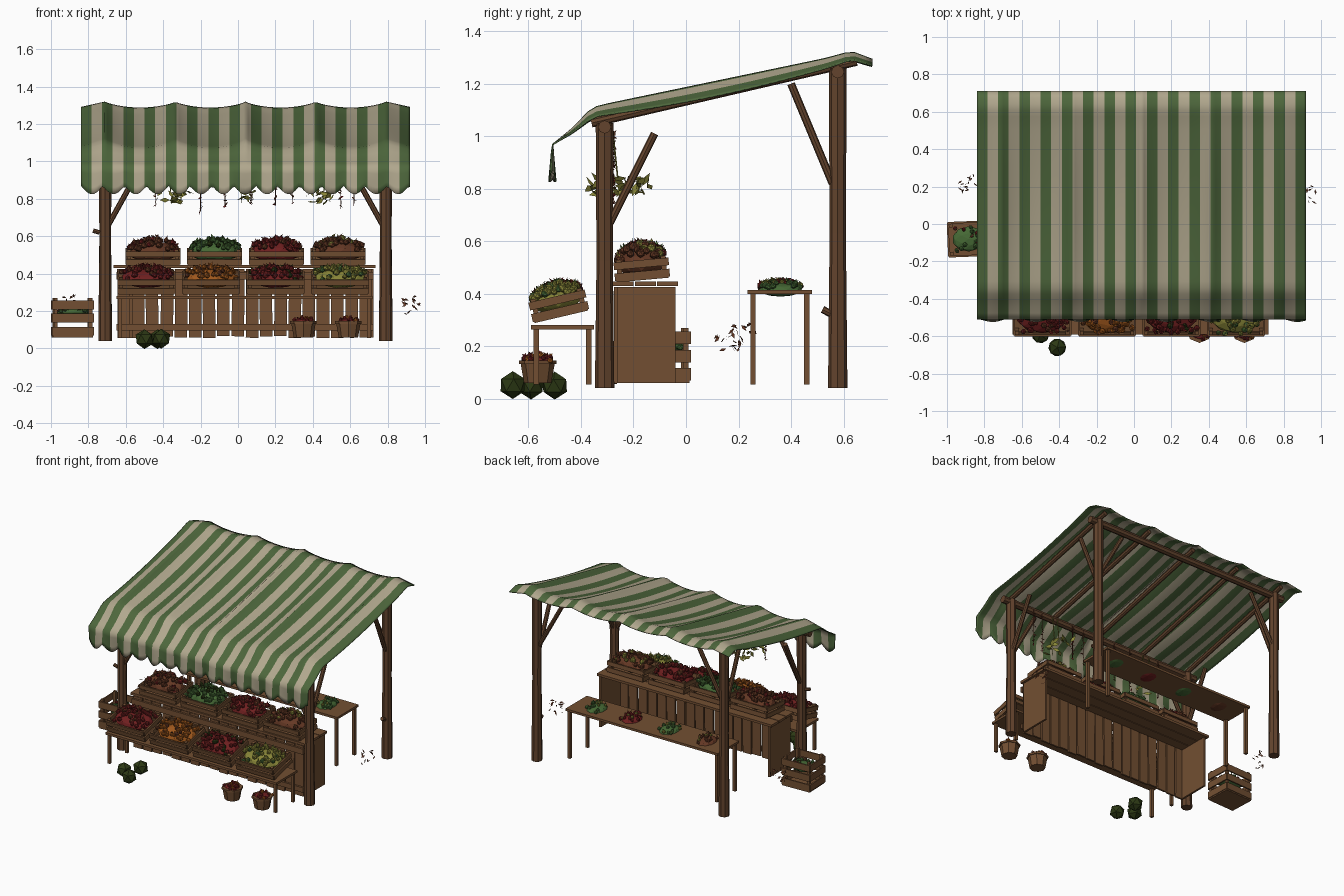
import bpy, bmesh, math, random
from mathutils import Vector, Matrix

random.seed(4)
if "Cube" in bpy.data.objects:
    bpy.data.objects.remove(bpy.data.objects["Cube"])

COLOURS = {
    "wood": (.17, .078, .032), "post_wood": (.125, .057, .026),
    "cream_canvas": (.44, .39, .27), "green_canvas": (.075, .135, .045),
    "red": (.16, .014, .014), "orange": (.36, .1, .012), "olive": (.25, .24, .04),
    "leaf_green": (.06, .14, .035), "dark_green": (.025, .04, .007), "dried_brown": (.13, .04, .018)}
MATS = {}
for key, rgb in COLOURS.items():
    m = bpy.data.materials.new(key)
    m.use_nodes = True
    m.diffuse_color = (*rgb, 1)
    m.node_tree.nodes["Principled BSDF"].inputs["Base Color"].default_value = (*rgb, 1)
    MATS[key] = m


def finish(bm, name, *mats, smooth=False):
    mesh = bpy.data.meshes.new(name)
    bm.to_mesh(mesh)
    bm.free()
    for key in mats:
        mesh.materials.append(MATS[key])
    ob = bpy.data.objects.new(name, mesh)
    bpy.context.collection.objects.link(ob)
    if smooth:
        mesh.shade_smooth()
    return ob


def box(bm, x0, x1, y0, y1, z0, z1, frame=Matrix()):
    mid = Vector((x0 + x1, y0 + y1, z0 + z1)) / 2
    scale = Matrix.Diagonal((x1 - x0, y1 - y0, z1 - z0, 1))
    bmesh.ops.create_cube(bm, size=1, matrix=frame @ Matrix.Translation(mid) @ scale)


def pole(bm, a, b, r0, r1=None):
    a, b = Vector(a), Vector(b)
    turn = (b - a).to_track_quat("Z", "Y").to_matrix().to_4x4()
    bmesh.ops.create_cone(bm, cap_ends=True, segments=8, radius1=r0, radius2=r1 or r0,
                          depth=(b - a).length, matrix=Matrix.Translation((a + b) / 2) @ turn)


def paint_new(bm, start, index):
    bm.faces.ensure_lookup_table()
    for f in bm.faces[start:]:
        f.material_index = index


def jitter(s):
    return Vector([random.uniform(-s, s) for _ in range(3)])


def leaf(bm, at, size, index=0):
    # folded pointed leaf
    d = jitter(1).normalized() * size
    side = d.cross(jitter(1)).normalized() * size * .4
    pts = [at - d, at + side, at + d, at - side]
    f = bm.faces.new([bm.verts.new(p) for p in pts])
    f.material_index = index


def produce(name, frame, w, d, h, main, accent, count=60, r=.018):
    # mound of small round fruit with leaves tucked in
    bm = bmesh.new()
    core = frame @ Matrix.Diagonal((w * .48, d * .48, h * .75, 1))
    bmesh.ops.create_icosphere(bm, subdivisions=2, radius=1, matrix=core)
    for i in range(count):
        u, v = random.uniform(-1, 1), random.uniform(-1, 1)
        z = h * (1 - .5 * u * u - .5 * v * v) * random.uniform(.8, 1)
        at = frame @ Vector((u * w * .46, v * d * .46, z))
        start = len(bm.faces)
        bmesh.ops.create_icosphere(bm, subdivisions=1, radius=r * random.uniform(.7, 1),
                                   matrix=Matrix.Translation(at))
        paint_new(bm, start, i % 5 == 0)
        leaf(bm, at + Vector((0, 0, r * .6)), r * 1.1, i % 3 == 0)
    return finish(bm, name, main, accent)


def crate(name, frame, w, d, h, slats):
    bm = bmesh.new()
    t, x, y = .01, w / 2, d / 2
    box(bm, -x, x, -y, y, 0, t, frame)
    gap = h / slats
    for i in range(slats):
        z0, z1 = i * gap + gap * .12, i * gap + gap * .8
        for s in (-1, 1):
            box(bm, -x, x, s * y - t / 2, s * y + t / 2, z0, z1, frame)
            box(bm, s * x - t / 2, s * x + t / 2, -y, y, z0, z1, frame)
    for sx in (-1, 1):
        for sy in (-1, 1):
            px, py = sx * (x - .015), sy * (y - .015)
            box(bm, px - .01, px + .01, py - .01, py + .01, 0, h, frame)
    return finish(bm, name, "wood")


# Timber frame
XS, YF, YB = (-.71, .79), -.31, .578
bm = bmesh.new()
for x, inward in zip(XS, (1, -1)):
    for y, top, back in ((YF, 1.05, 1), (YB, 1.26, -1)):
        pole(bm, (x, y, .04), (x, y, top * .5), .037, .031)
        pole(bm, (x, y, top * .5), (x, y, top), .031, .034)
        pole(bm, (x, y, top - .42), (x + inward * .2, y, top - .06), .015)
    pole(bm, (x, YF + .02, .67), (x, -.12, 1.01), .015)
    pole(bm, (x, YB - .02, .82), (x, .4, 1.2), .015)
pole(bm, (-.74, YF, .62), (-.775, YF, .63), .012)
pole(bm, (.79, YB, .31), (.79, .52, .34), .014)
finish(bm, "posts_and_braces", "post_wood", smooth=False)

RAFTERS = [-.71 + i * .375 for i in range(5)]
bm = bmesh.new()
pole(bm, (-.78, YF, 1.035), (.86, YF, 1.035), .025)
pole(bm, (-.78, YB, 1.245), (.86, YB, 1.245), .025)
for x in RAFTERS:
    pole(bm, (x, -.36, 1.05), (x, .65, 1.285), .017)
finish(bm, "roof_beams", "post_wood")

# Striped canopy with sag between rafters and a scalloped valance
X0, X1, COLS = -.84, .92, 124
STRIPE = (X1 - X0) / 31
RIDGE = [(.71, 1.295), (.63, 1.325), (.53, 1.298), (-.3, 1.125), (-.36, 1.11), (-.43, 1.035), (-.51, .97)]


def ridge_height(y):
    for (ya, za), (yb, zb) in zip(RIDGE, RIDGE[1:]):
        if y >= yb - 1e-6:
            return za + (zb - za) * (ya - y) / (ya - yb)
    return RIDGE[-1][1]


def sag(x, y):
    depth = .026 + .035 * max(0, math.sin(math.pi * (y + .51) / 1.22))
    if y < -.37:
        depth *= max(0, (y + .51) / .14)
    t = (x - RAFTERS[0]) / .375
    if t < 0 or t > 4:
        over = -t if t < 0 else t - 4
        return depth * min(1, over * 2.6)
    return depth * math.sin(math.pi * (t % 1)) ** .7


bm = bmesh.new()
rows = [.71 - 1.22 * i / 36 for i in range(37)]
grid = []
for y in rows + [1, 2, 3, 4]:
    line = []
    for c in range(COLS + 1):
        x = X0 + (X1 - X0) * c / COLS
        if y < .8:
            p = (x, y, ridge_height(y) - sag(x, y))
        else:
            k = y / 4
            drop = .1 + .045 * abs(math.sin(math.pi * (x - X0) / .117))
            p = (x, -.512 + .012 * k * math.sin(x * 27), .97 - drop * k)
        line.append(bm.verts.new(p))
    grid.append(line)
for r in range(len(grid) - 1):
    for c in range(COLS):
        f = bm.faces.new((grid[r][c], grid[r + 1][c], grid[r + 1][c + 1], grid[r][c + 1]))
        mid = f.calc_center_median()
        wobble = .007 * math.sin(mid.y * 11 + math.floor(mid.x * 9)) if r < 36 else 0
        f.material_index = int((mid.x - X0 + wobble) / STRIPE) % 2 == 0
canopy = finish(bm, "striped_canopy", "cream_canvas", "green_canvas", smooth=True)
thick = canopy.modifiers.new("thickness", "SOLIDIFY")
thick.thickness = .006

# Counter, open at the back
bm = bmesh.new()
for i in range(18):
    x = -.645 + i * .076
    tilt = Matrix.Translation((x, 0, 0)) @ Matrix.Rotation(random.uniform(-.012, .012), 4, "Y")
    box(bm, .002, .069, -.275, -.262, .06 + random.uniform(-.005, .008), .425, tilt)
for x in (-.645, .71):
    box(bm, x, x + .014, -.262, -.04, .06, .425)
for y in (-.28, -.195, -.11):
    box(bm, -.665, .735, y, y + .08, .43, .447)
box(bm, -.65, .725, -.29, -.276, .095, .13)
box(bm, -.65, .725, -.29, -.276, .37, .41)
finish(bm, "counter", "wood")


def table(name, x0, x1, y0, y1, top, inset):
    bm = bmesh.new()
    box(bm, x0, x1, y0, y1, top - .016, top)
    for x in (x0 + inset, x1 - inset):
        for y in (y0 + inset, y1 - inset):
            box(bm, x - .01, x + .01, y - .01, y + .01, .055, top - .01)
    finish(bm, name, "wood")


table("front_shelf", -.65, .72, -.59, -.35, .28, .02)
table("back_table", -.59, .63, .235, .48, .415, .02)

# Crates of produce in two tilted rows
UPPER = [("dried_brown", "red"), ("leaf_green", "dark_green"), ("red", "dried_brown"), ("dried_brown", "olive")]
LOWER = [("red", "dried_brown"), ("orange", "dried_brown"), ("red", "dark_green"), ("olive", "leaf_green")]
for i in range(4):
    up = Matrix.Translation((-.455 + i * .33, -.165, .452)) @ Matrix.Rotation(.09, 4, "X")
    low = Matrix.Translation((-.49 + i * .345, -.475, .312)) @ Matrix.Rotation(.23, 4, "X")
    crate(f"upper_crate_{i}", up, .285, .2, .085, 2)
    crate(f"lower_crate_{i}", low, .3, .21, .09, 2)
    lift = Matrix.Translation((0, 0, .065))
    produce(f"upper_produce_{i}", up @ lift, .28, .19, .075, *UPPER[i])
    produce(f"lower_produce_{i}", low @ lift, .295, .2, .065, *LOWER[i])

side = Matrix.Translation((-.885, -.08, .06)) @ Matrix.Rotation(.04, 4, "Z")
crate("side_crate", side, .215, .18, .21, 3)
produce("side_crate_greens", side @ Matrix.Translation((0, 0, .13)), .18, .14, .04, "leaf_green", "red", 25, .014)

# Baskets and melons on the ground
for i, x in enumerate((.35, .59)):
    bm = bmesh.new()
    pole(bm, (x, -.565, .06), (x, -.565, .14), .052, .066)
    pole(bm, (x, -.565, .132), (x, -.565, .146), .071)
    finish(bm, f"basket_{i}", "wood")
    produce(f"basket_fruit_{i}", Matrix.Translation((x, -.565, .142)), .11, .11, .025, "red", "orange", 16, .014)
bm = bmesh.new()
for p in ((-.41, -.66, .052), (-.5, -.59, .05), (-.43, -.5, .05)):
    bmesh.ops.create_icosphere(bm, subdivisions=1, radius=.053,
                               matrix=Matrix.Translation(p) @ Matrix.Rotation(p[0] * 9, 4, "Z"))
finish(bm, "melons", "dark_green")

# Herb bundles on the back table
for i, (x, key) in enumerate(((-.42, "dried_brown"), (-.12, "leaf_green"), (.18, "red"), (.46, "leaf_green"))):
    produce(f"herbs_{i}", Matrix.Translation((x, .36, .415)), .13, .17, .035, key, "olive", 22, .014)

# Hanging garlands, dried bunches and loose leaf sprigs
bm = bmesh.new()
for x in (-.44, -.2, -.07, .07, .2, .29, .55, .62):
    low = random.uniform(.72, .79)
    pole(bm, (x, -.28, low), (x, -.28, 1.03), .002)
    for k in range(16):
        at = Vector((x, -.28, low + k * (1.03 - low) / 16)) + jitter(.008)
        leaf(bm, at, .013, k % 4 == 0)
finish(bm, "red_garlands", "dried_brown", "red")
bm = bmesh.new()
for x in (-.36, -.31, .04, .42, .46):
    pole(bm, (x, -.26, .84), (x, -.28, 1.03), .003)
    for k in range(9):
        a = k * 2.4
        leaf(bm, Vector((x + .03 * math.cos(a), -.25 + .09 * math.sin(a), .81)) + jitter(.03), .032)
finish(bm, "dried_bunches", "olive")
bm = bmesh.new()
for x, y in ((.93, .16), (-.89, .22)):
    for k in range(16):
        leaf(bm, Vector((x, y, .235)) + jitter(1) * .05 * Vector((1, 1, .4)).length / 1.5, .016)
finish(bm, "leaf_sprigs", "dried_brown")
